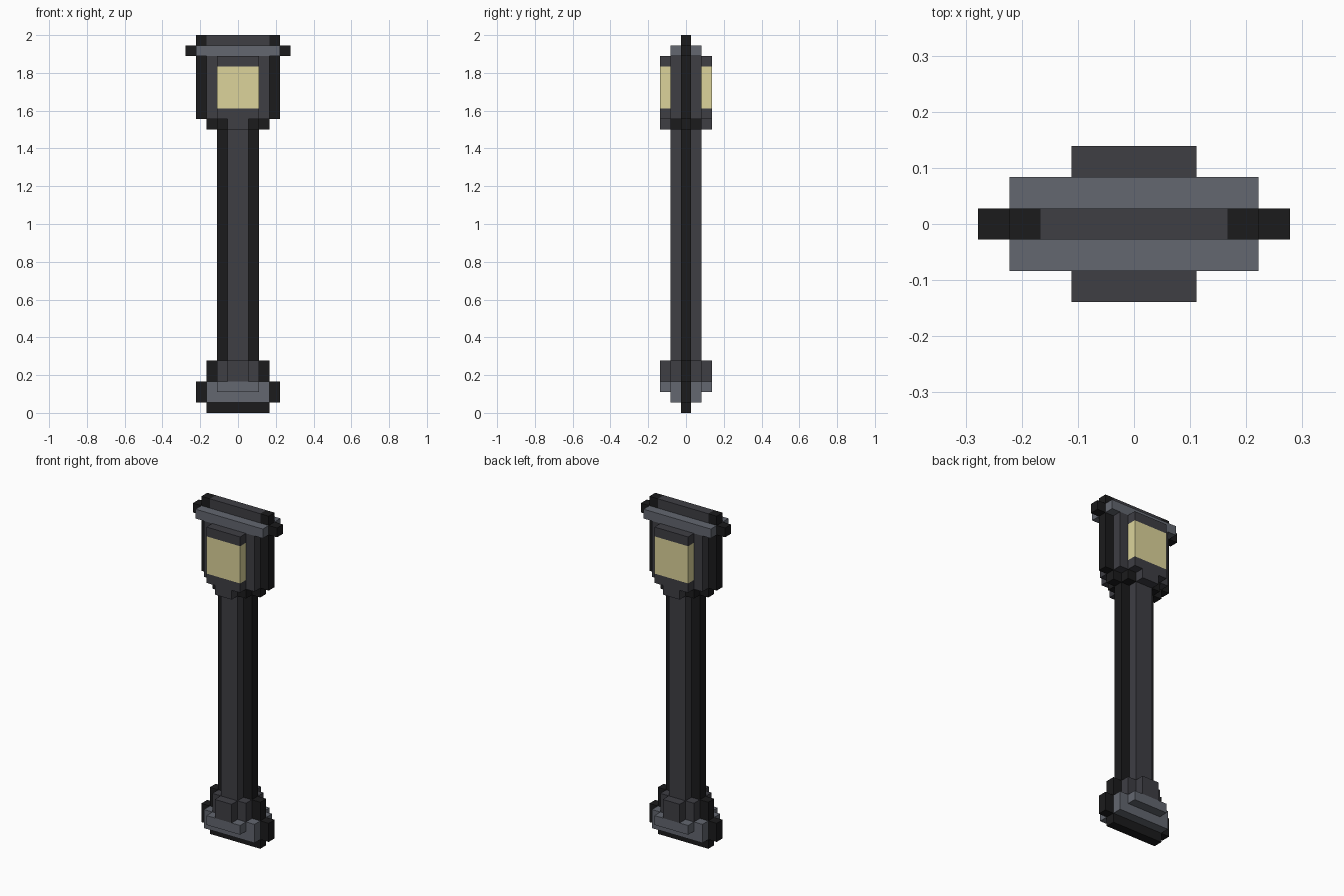
import bpy

if "Cube" in bpy.data.objects:
    bpy.data.objects.remove(bpy.data.objects["Cube"])

U = 1 / 18  # one block: the lamp is 36 blocks tall


def material(name, srgb):
    m = bpy.data.materials.new(name)
    m.diffuse_color = [((c / 255 + 0.055) / 1.055) ** 2.4 for c in srgb] + [1]
    m.use_nodes = True
    m.node_tree.nodes["Principled BSDF"].inputs["Base Color"].default_value = m.diffuse_color
    return m


BLACK = material("black_iron", (27, 27, 28))
DARK = material("dark_iron", (62, 62, 68))
LIGHT = material("light_iron", (99, 103, 112))
GLOW = material("lamp_glow", (220, 212, 155))


def slab(name, layer, half_width, z0, z1, mat, x0=None):
    """Box in block units; layer 0 is the core, 1 and 2 step outwards on both sides."""
    left = -half_width if x0 is None else x0
    ya, yb = (-0.5, 0.5) if layer == 0 else (-layer - 0.5, -layer + 0.5)
    verts = [(x * U, y * U, z * U) for z in (z0, z1) for y in (ya, yb) for x in (left, half_width)]
    faces = [(0, 2, 3, 1), (4, 5, 7, 6), (0, 1, 5, 4), (2, 6, 7, 3), (0, 4, 6, 2), (1, 3, 7, 5)]
    mesh = bpy.data.meshes.new(name)
    mesh.from_pydata(verts, [], faces)
    mesh.materials.append(mat)
    ob = bpy.data.objects.new(name, mesh)
    bpy.context.collection.objects.link(ob)
    # outer layers repeat at the back, one-sided ends repeat on the left
    if layer or x0 is not None:
        mod = ob.modifiers.new("Mirror", "MIRROR")
        mod.use_axis = (x0 is not None, layer > 0, False)
        mod.use_mirror_merge = False
    return ob


# Base
slab("base_foot", 0, 3, 0, 1, BLACK)
slab("base_core", 0, 4, 1, 3, BLACK)
slab("base_plate", 1, 3, 1, 3, LIGHT)
slab("base_step", 2, 2, 2, 3, LIGHT)
slab("collar_core", 0, 3, 3, 5, BLACK)
slab("collar_plate", 1, 2, 3, 5, DARK)
slab("collar_step", 2, 1, 3, 5, DARK)

# Post
slab("post_core", 0, 2, 5, 27, BLACK)
slab("post_face", 1, 1, 5, 27, DARK)

# Bracket under the lantern
slab("bracket_core", 0, 3, 27, 28, BLACK)
slab("bracket_plate", 1, 2, 27, 28, BLACK)
slab("bracket_step", 2, 1, 27, 28, DARK)

# Lantern
slab("lantern_core", 0, 4, 28, 34, BLACK)
slab("lantern_frame", 1, 3, 28, 34, DARK)
slab("lantern_sill", 2, 2, 28, 29, DARK)
slab("lantern_pane", 2, 2, 29, 33, GLOW)
slab("lantern_lintel", 2, 2, 33, 34, DARK)

# Roof
slab("roof_core", 0, 5, 34, 35, BLACK)
slab("roof_eave", 1, 4, 34, 35, LIGHT)
slab("roof_ridge", 0, 3, 35, 36, DARK)
slab("roof_ridge_end", 0, 4, 35, 36, BLACK, x0=3)
